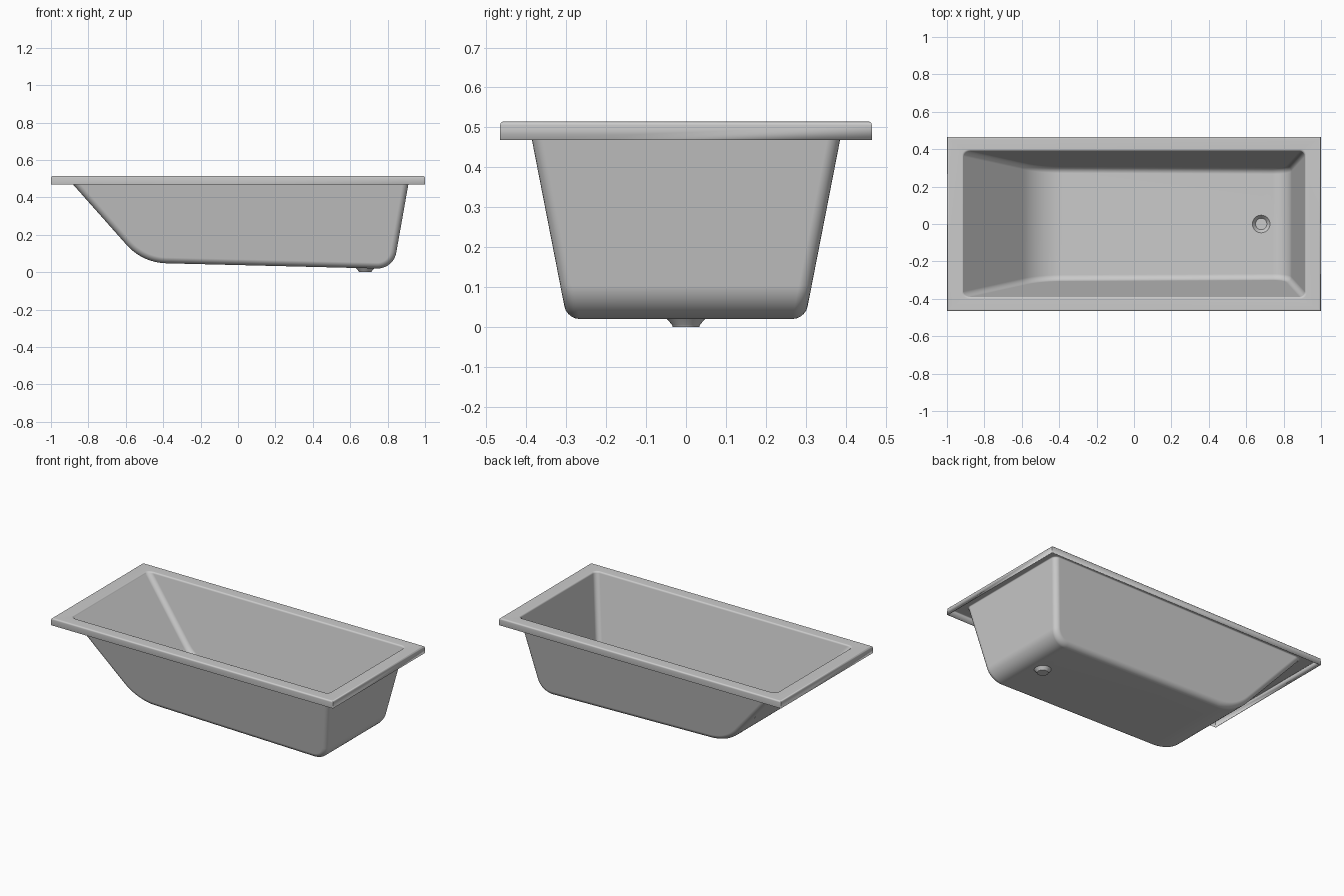
import bpy, bmesh, math
from mathutils import Vector

if "Cube" in bpy.data.objects:
    bpy.data.objects.remove(bpy.data.objects["Cube"])

SHEET = 0.004                 # wall thickness
TOP = 0.515 - SHEET / 2       # rim surface
LIP = 0.008                   # rounding of the inner and outer rim edges
BASIN_TOP = TOP - LIP
HALF_X, HALF_Y = 1 - SHEET / 2, 0.466 - SHEET / 2
DRAIN_X, DRAIN_R = 0.68, 0.048

enamel = bpy.data.materials.new("grey_enamel")
enamel.use_nodes = True
colour = (0.6, 0.6, 0.6, 1)
enamel.diffuse_color = colour
enamel.node_tree.nodes["Principled BSDF"].inputs["Base Color"].default_value = colour


def fillet(before, corner, after, radius, steps):
    """Points of a round arc replacing a corner of a 2D path."""
    a, b = (before - corner).normalized(), (after - corner).normalized()
    half = a.angle(b) / 2
    centre = corner + (a + b).normalized() * radius / math.sin(half)
    start = corner + a * radius / math.tan(half) - centre
    end = corner + b * radius / math.tan(half) - centre
    sweep = math.pi - 2 * half
    points = []
    for i in range(steps + 1):
        t = i / steps
        points.append(centre + (start * math.sin((1 - t) * sweep)
                                + end * math.sin(t * sweep)) / math.sin(sweep))
    return points


def half_width(z):
    return 0.391 - 0.195 * (BASIN_TOP - z)


def extrude_loop(bm, edges, move):
    """Extrude an edge loop and place each new vertex with move(co)."""
    geom = bmesh.ops.extrude_edge_only(bm, edges=edges)["geom"]
    verts = {g for g in geom if isinstance(g, bmesh.types.BMVert)}
    for v in verts:
        v.co = move(v.co)
    return [g for g in geom if isinstance(g, bmesh.types.BMEdge)
            and all(v in verts for v in g.verts)]


def spread(distance, z):
    """Move a loop outward in x and y and set its height."""
    return lambda co: Vector((co.x + math.copysign(distance, co.x),
                              co.y + math.copysign(distance, co.y), z))


def closed_loop(bm, points):
    verts = [bm.verts.new(p) for p in points]
    return [bm.edges.new((v, verts[i - 1])) for i, v in enumerate(verts)]


def open_face(bm, face):
    """Remove a face but keep its border edges."""
    edges = list(face.edges)
    bmesh.ops.delete(bm, geom=[face], context='FACES_ONLY')
    return edges


def fill_between(bm, edges):
    bmesh.ops.triangle_fill(bm, edges=edges, use_beauty=True,
                            use_dissolve=False, normal=(0, 0, 1))


bm = bmesh.new()

# Basin: side profile with a sloping back, widened towards the top
back_top, back_low = Vector((-0.911, BASIN_TOP)), Vector((-0.51, 0.053))
foot_low, foot_top = Vector((0.829, 0.02)), Vector((0.915, BASIN_TOP))
profile = ([back_top] + fillet(back_top, back_low, foot_low, 0.29, 12)
           + fillet(back_low, foot_low, foot_top, 0.1, 12) + [foot_top])
sides = [[bm.verts.new((p.x, s * half_width(p.y), p.y)) for p in profile]
         for s in (-1, 1)]
side_faces = [bm.faces.new(row) for row in sides]
for i in range(len(profile)):
    bm.faces.new((sides[0][i - 1], sides[0][i], sides[1][i], sides[1][i - 1]))
bmesh.ops.recalc_face_normals(bm, faces=bm.faces)
corner_edges = [e for f in side_faces for e in f.edges
                if min(v.co.z for v in e.verts) < BASIN_TOP - 0.01]
bmesh.ops.bevel(bm, geom=corner_edges, offset=0.03, offset_type='OFFSET',
                segments=5, profile=0.5, affect='EDGES', clamp_overlap=False)
bm.normal_update()
top_face = max(bm.faces, key=lambda f: f.calc_center_median().z)
floor_face = max((f for f in bm.faces if f is not top_face and abs(f.normal.z) > 0.9),
                 key=lambda f: f.calc_area())

# Drain: conical dish sunk into the floor
slope = (foot_low.y - back_low.y) / (foot_low.x - back_low.x)
circle = []
for i in range(32):
    a = math.tau * i / 32
    x = DRAIN_X + DRAIN_R * math.cos(a)
    circle.append((x, DRAIN_R * math.sin(a), back_low.y + slope * (x - back_low.x)))
floor_edges = open_face(bm, floor_face)
dish = closed_loop(bm, circle)
fill_between(bm, floor_edges + dish)
for shrink, z in ((0.69, 0.006), (0.96, SHEET / 2)):
    dish = extrude_loop(bm, dish, lambda co: Vector(
        (DRAIN_X + (co.x - DRAIN_X) * shrink, co.y * shrink, z)))
bmesh.ops.contextual_create(bm, geom=dish)

# Rim: rounded inner lip, flat deck, rounded outer edge and hanging skirt
lip = open_face(bm, top_face)
STEPS = 3
angles = [math.pi / 2 * i / STEPS for i in range(STEPS + 1)]
for a, b in zip(angles, angles[1:]):
    lip = extrude_loop(bm, lip, spread(LIP * (math.cos(a) - math.cos(b)),
                                       BASIN_TOP + LIP * math.sin(b)))
x, y = HALF_X - LIP, HALF_Y - LIP
rim = closed_loop(bm, [(-x, -y, TOP), (x, -y, TOP), (x, y, TOP), (-x, y, TOP)])
fill_between(bm, lip + rim)
for a, b in zip(angles, angles[1:]):
    rim = extrude_loop(bm, rim, spread(LIP * (math.sin(b) - math.sin(a)),
                                       TOP - LIP * (1 - math.cos(b))))
extrude_loop(bm, rim, spread(0, 0.469))

bmesh.ops.recalc_face_normals(bm, faces=bm.faces)
mesh = bpy.data.meshes.new("bathtub_shell")
bm.to_mesh(mesh)
bm.free()
mesh.materials.append(enamel)
tub = bpy.data.objects.new("bathtub_shell", mesh)
bpy.context.collection.objects.link(tub)

# Sheet thickness and clean shading
solid = tub.modifiers.new("thickness", 'SOLIDIFY')
solid.thickness = SHEET
solid.offset = 0
solid.use_even_offset = True
bpy.ops.object.select_all(action='DESELECT')
tub.select_set(True)
bpy.context.view_layer.objects.active = tub
bpy.ops.object.shade_smooth_by_angle(angle=math.radians(35))
tub.modifiers.new("even_shading", 'WEIGHTED_NORMAL').keep_sharp = True
